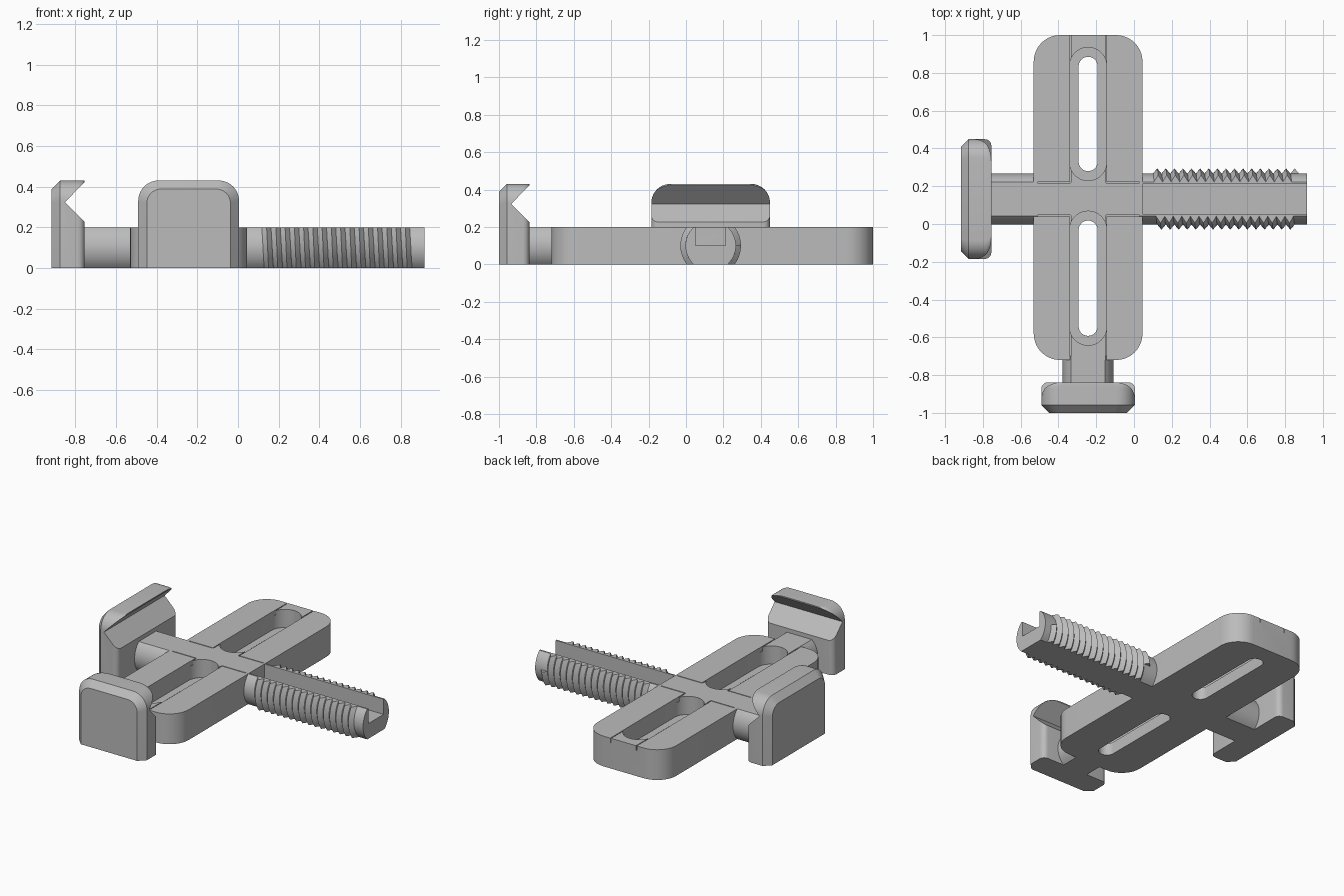
import bpy, bmesh, math
from mathutils import Matrix

if "Cube" in bpy.data.objects:
    bpy.data.objects.remove(bpy.data.objects["Cube"], do_unlink=True)

CX, CY, H = -0.243, 0.132, 0.2      # bar axes and plate thickness
CORE, CREST = 0.135, 0.162          # bar and thread radii

grey = bpy.data.materials.new("plain_grey")
grey.use_nodes = True
colour = (0.5, 0.5, 0.5, 1)
grey.diffuse_color = colour
grey.node_tree.nodes["Principled BSDF"].inputs["Base Color"].default_value = colour


def finish(name, bm):
    bmesh.ops.recalc_face_normals(bm, faces=bm.faces)
    mesh = bpy.data.meshes.new(name)
    bm.to_mesh(mesh)
    bm.free()
    mesh.materials.append(grey)
    ob = bpy.data.objects.new(name, mesh)
    bpy.context.collection.objects.link(ob)
    return ob


def loft(name, loops):
    """Join matching loops of points and cap both ends."""
    bm = bmesh.new()
    rings = [[bm.verts.new(p) for p in loop] for loop in loops]
    n = len(rings[0])
    for a, b in zip(rings, rings[1:]):
        for i in range(n):
            j = (i + 1) % n
            bm.faces.new((a[i], a[j], b[j], b[i]))
    bm.faces.new(rings[0])
    bm.faces.new(rings[-1])
    return finish(name, bm)


def box(name, x0, x1, y0, y1, z0, z1):
    corners = [(x0, y0), (x1, y0), (x1, y1), (x0, y1)]
    return loft(name, [[(x, y, z) for x, y in corners] for z in (z0, z1)])


def rounded_block(name, cx, hw, y0, y1, r, z0, z1, steps=10):
    """Vertical prism with rounded corners; r = hw makes a slot shape."""
    r = min(r, hw - 0.0005)
    centres = [(cx + hw - r, y1 - r), (cx - hw + r, y1 - r),
               (cx - hw + r, y0 + r), (cx + hw - r, y0 + r)]
    pts = []
    for q, (x, y) in enumerate(centres):
        for s in range(steps + 1):
            a = (q + s / steps) * math.pi / 2
            pts.append((x + r * math.cos(a), y + r * math.sin(a)))
    return loft(name, [[(x, y, z) for x, y in pts] for z in (z0, z1)])


def cut(target, cutter):
    mod = target.modifiers.new("cut", 'BOOLEAN')
    mod.operation, mod.solver, mod.object = 'DIFFERENCE', 'EXACT', cutter
    bpy.context.view_layer.objects.active = target
    bpy.ops.object.modifier_apply(modifier=mod.name)
    bpy.data.objects.remove(cutter, do_unlink=True)


def bar(name, x0, x1, groove=None):
    """Round bar along x with flattened top and bottom, optional top groove."""
    flat = math.asin(H / 2 / CORE)
    arc = [flat * (2 * i / 12 - 1) for i in range(13)]
    pts = [(CORE * math.cos(a), CORE * math.sin(a)) for a in arc]
    if groove:
        top = H / 2
        pts += [(groove, top), (groove, 0), (-groove, 0), (-groove, top)]
    pts += [(-CORE * math.cos(a), -CORE * math.sin(a)) for a in arc]
    return loft(name, [[(x, y, z + H / 2) for y, z in pts] for x in (x0, x1)])


def jaw(name, hw):
    """Clamp jaw: outer face at x = 0, hooked inner side towards +x."""
    def arch(x, half, h, r):
        pts = [(x, -half, 0), (x, half, 0)]
        for side in (0, 1):
            c = (half - r) * (1 - 2 * side)
            for s in range(11):
                a = (side + s / 10) * math.pi / 2
                pts.append((x, c + r * math.cos(a), h - r + r * math.sin(a)))
        return pts
    ch, depth, h, r, f = 0.042, 0.162, 0.43, 0.1, 0.035
    loops = [arch(0, hw - ch, h - ch, r - 0.03), arch(ch, hw, h, r)]
    # softened vertical edges on the inner side
    for i in range(6):
        a = i / 5 * math.pi / 2
        loops.append(arch(depth - f + f * math.sin(a), hw - f + f * math.cos(a), h, r))
    ob = loft(name, loops)
    notch = [(0.066, 0.323), (0.182, 0.207), (0.182, 0.444)]
    cut(ob, loft("notch_cutter", [[(x, y, z) for x, z in notch] for y in (-1, 1)]))
    return ob


def thread(name, x0, pitch, turns, n=40):
    """Helical ridge: root and crest spirals joined into a solid."""
    bm = bmesh.new()

    def spiral(r, start, count):
        return [bm.verts.new((start + pitch * k / n,
                              r * math.cos(2 * math.pi * k / n),
                              H / 2 + r * math.sin(2 * math.pi * k / n)))
                for k in range(count + 1)]
    root = spiral(CORE, x0, turns * n)
    crest = spiral(CREST, x0 + pitch / 2, (turns - 1) * n)
    for k in range((turns - 1) * n):
        bm.faces.new((root[k], root[k + 1], crest[k + 1], crest[k]))
        bm.faces.new((crest[k], crest[k + 1], root[k + 1 + n], root[k + n]))
    for first, tip in ((0, crest[0]), ((turns - 1) * n, crest[-1])):
        hub = bm.verts.new((tip.co.x, 0, H / 2))
        rim = root[first:first + n + 1] + [tip]
        for a, b in zip(rim, rim[1:] + rim[:1]):
            bm.faces.new((a, b, hub))
    return finish(name, bm)


# Base plate with two stepped slots
plate = rounded_block("base_plate", CX, 0.288, -0.72, 1.0, 0.14, 0, H)
for y0, y1 in ((0.23, 0.935), (-0.642, 0.068)):
    cut(plate, rounded_block("recess_cutter", CX, 0.098, y0, y1, 0.098, 0.08, 0.3))
    cut(plate, rounded_block("slot_cutter", CX, 0.05, y0 + 0.05, y1 - 0.05, 0.05, -0.1, 0.3))

# Fine seams beside the two bar channels
g, d, sx, sy = 0.003, 0.03, 0.094, 0.088
for s in (-1, 1):
    x, y = CX + s * sx, CY + s * sy
    for a, b in ((-0.8, CY - sy), (CY + sy, 1.1)):
        cut(plate, box("seam_cutter", x - g, x + g, a, b, H - d, 0.3))
    for a, b in ((-0.6, CX - sx), (CX + sx, 0.1)):
        cut(plate, box("seam_cutter", a, b, y - g, y + g, H - d, 0.3))

# Threaded bar with its top groove
GROOVE = 0.08
core = bar("threaded_bar_core", 0.03, 0.917, GROOVE)
ridge = thread("threaded_bar_ridge", 0.1, 0.0455, 17)
for limits in ((-1, 1, H, 1), (-1, 1, -1, 0), (-GROOVE, GROOVE, H / 2, 1)):
    cut(ridge, box("flat_cutter", 0, 1, *limits))

# Jaws and their shanks
side_shank = bar("side_shank", -0.77, -0.51)
side_jaw = jaw("side_jaw", 0.317)
front_shank = bar("front_shank", -0.85, -0.7)
front_jaw = jaw("front_jaw", 0.248)

# Place parts on their axes
for ob in (core, ridge, side_shank):
    ob.data.transform(Matrix.Translation((0, CY, 0)))
side_jaw.data.transform(Matrix.Translation((-0.917, CY, 0)))
quarter = Matrix.Rotation(math.pi / 2, 4, 'Z')
front_shank.data.transform(Matrix.Translation((CX, 0, 0)) @ quarter)
front_jaw.data.transform(Matrix.Translation((CX, -1, 0)) @ quarter)

# Smooth curved walls, keep edges crisp
bpy.ops.object.select_all(action='DESELECT')
for ob in (plate, core, ridge, side_shank, side_jaw, front_shank, front_jaw):
    ob.select_set(True)
bpy.context.view_layer.objects.active = plate
bpy.ops.object.shade_smooth_by_angle(angle=math.radians(30))
